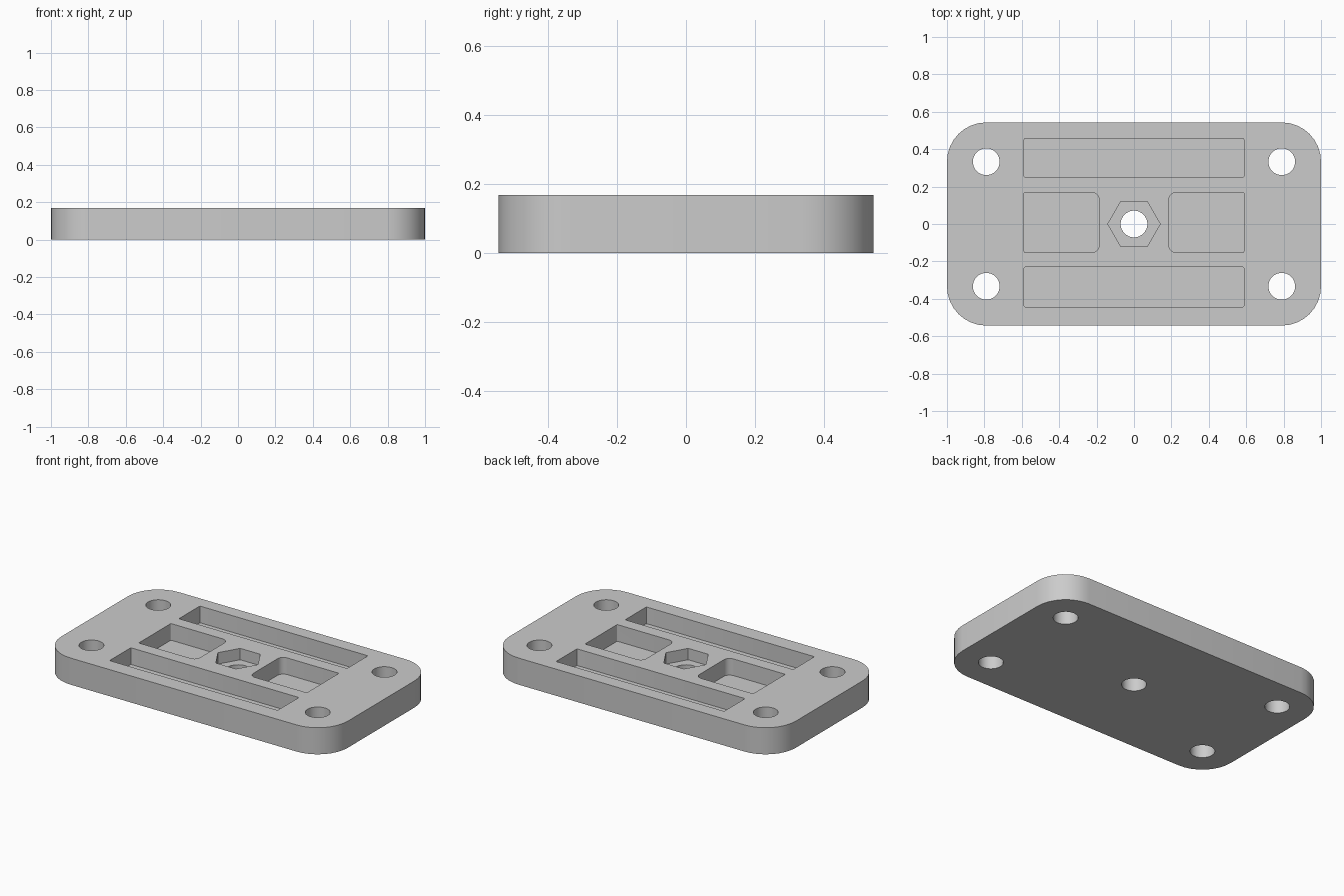
import bpy, bmesh, math

if "Cube" in bpy.data.objects:
    bpy.data.objects.remove(bpy.data.objects["Cube"], do_unlink=True)

HEIGHT = 0.168
HALF_X, HALF_Y, CORNER = 1.0, 0.543, 0.21
HOLE_X, HOLE_Y, HOLE_R = 0.79, 0.333, 0.0715
POCKET_DEPTH, HEX_DEPTH = 0.105, 0.072

grey = bpy.data.materials.new("plain grey")
grey.use_nodes = True
GREY = (0.6, 0.6, 0.6, 1.0)
grey.diffuse_color = GREY
grey.node_tree.nodes["Principled BSDF"].inputs["Base Color"].default_value = GREY


def rounded_rect(x0, x1, y0, y1, radii, steps=8):
    """Outline running anticlockwise; radii start at the upper right corner."""
    corners = [(x1, y1, -1, -1), (x0, y1, 1, -1), (x0, y0, 1, 1), (x1, y0, -1, 1)]
    points = []
    for i, ((x, y, sx, sy), r) in enumerate(zip(corners, radii)):
        for k in range(steps + 1):
            a = math.radians(90 * (i + k / steps))
            points.append((x + sx * r + r * math.cos(a), y + sy * r + r * math.sin(a)))
    return points


def polygon(cx, cy, r, sides):
    return [(cx + r * math.cos(2 * math.pi * i / sides),
             cy + r * math.sin(2 * math.pi * i / sides)) for i in range(sides)]


def prism(name, outline, z0, z1):
    bm = bmesh.new()
    base = bm.faces.new([bm.verts.new((x, y, z0)) for x, y in outline])
    ext = bmesh.ops.extrude_face_region(bm, geom=[base])
    top = [v for v in ext["geom"] if isinstance(v, bmesh.types.BMVert)]
    bmesh.ops.translate(bm, vec=(0, 0, z1 - z0), verts=top)
    bmesh.ops.recalc_face_normals(bm, faces=bm.faces)
    mesh = bpy.data.meshes.new(name)
    bm.to_mesh(mesh)
    bm.free()
    mesh.materials.append(grey)
    obj = bpy.data.objects.new(name, mesh)
    bpy.context.collection.objects.link(obj)
    return obj


def cut(target, outline, z0):
    """Cut the outline out of the target from above, down to z0."""
    cutter = prism("cutter", outline, z0, HEIGHT + 0.1)
    cutter.hide_render = True
    mod = target.modifiers.new("cut", "BOOLEAN")
    mod.operation, mod.solver, mod.object = "DIFFERENCE", "EXACT", cutter
    bpy.context.view_layer.objects.active = target
    bpy.ops.object.modifier_apply(modifier=mod.name)
    bpy.data.objects.remove(cutter, do_unlink=True)


# Rounded base plate
plate = prism("mounting_plate",
              rounded_rect(-HALF_X, HALF_X, -HALF_Y, HALF_Y, [CORNER] * 4), 0, HEIGHT)

# Long slots at the back and the front
floor = HEIGHT - POCKET_DEPTH
for y0, y1 in ((0.249, 0.458), (-0.443, -0.231)):
    cut(plate, rounded_rect(-0.587, 0.587, y0, y1, [0.006] * 4, 2), floor)

# Middle pockets, rounder on the side towards the centre
S, R = 0.006, 0.04
cut(plate, rounded_rect(-0.587, -0.186, -0.152, 0.169, [R, S, S, R]), floor)
cut(plate, rounded_rect(0.186, 0.587, -0.152, 0.169, [S, R, R, S]), floor)

# Hexagonal nut recess, then the through holes
cut(plate, polygon(0, 0, 0.14, 6), HEIGHT - HEX_DEPTH)
holes = [(0, 0)] + [(sx * HOLE_X, sy * HOLE_Y) for sx in (-1, 1) for sy in (-1, 1)]
for x, y in holes:
    cut(plate, polygon(x, y, HOLE_R, 32), -0.1)

# Smooth curved walls, sharp rims
bpy.ops.object.select_all(action="DESELECT")
plate.select_set(True)
bpy.context.view_layer.objects.active = plate
bpy.ops.object.shade_smooth_by_angle(angle=math.radians(30))
